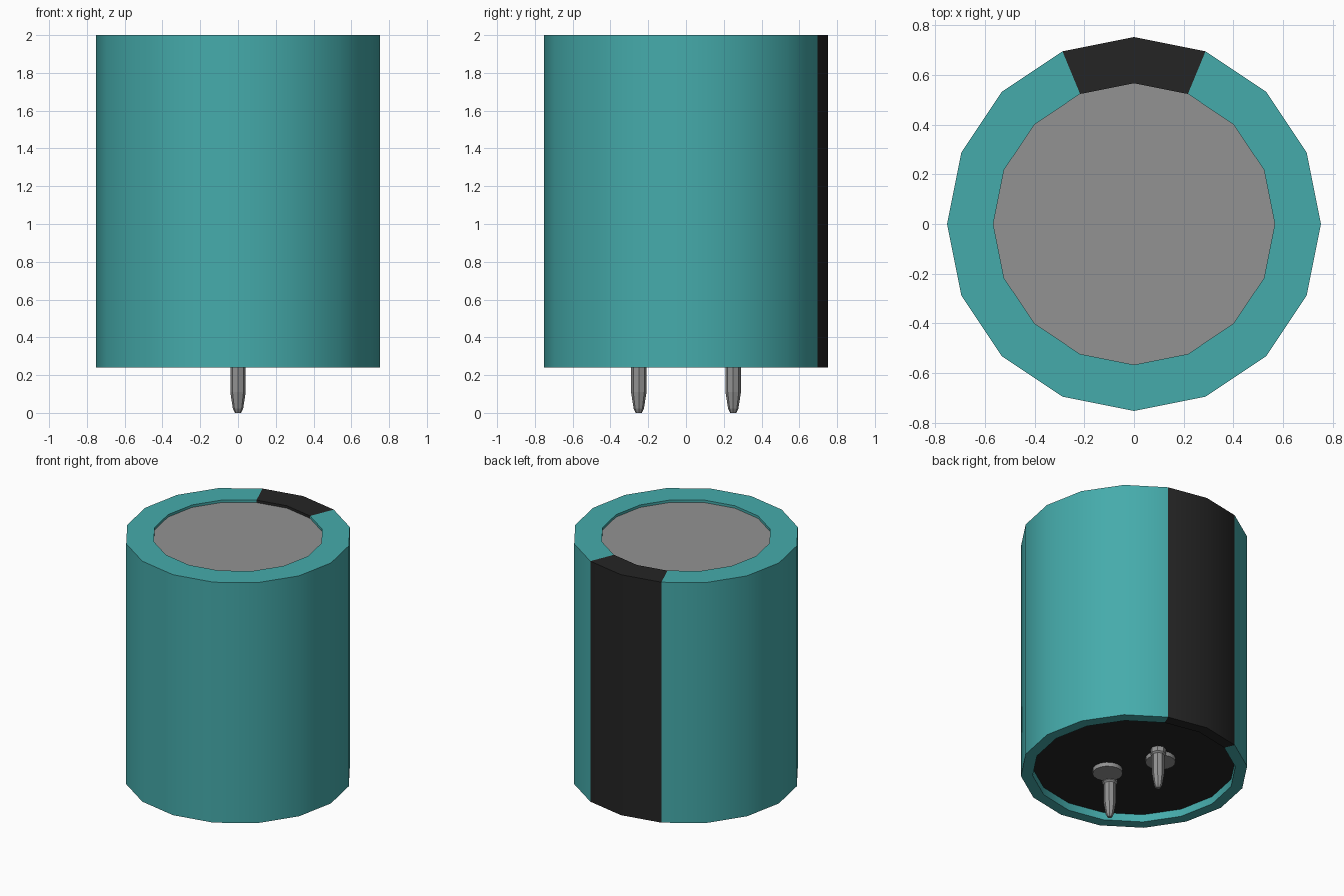
import bpy, bmesh, math

cube = bpy.data.objects.get("Cube")
if cube:
    bpy.data.objects.remove(cube, do_unlink=True)


def material(name, rgb):
    m = bpy.data.materials.new(name)
    m.use_nodes = True
    m.diffuse_color = (*rgb, 1)
    m.node_tree.nodes["Principled BSDF"].inputs["Base Color"].default_value = (*rgb, 1)
    return m


teal = material("teal", (0.06, 0.41, 0.41))
black = material("black", (0.018, 0.018, 0.018))
grey = material("grey", (0.29, 0.29, 0.29))


def lathe(name, profile, sides, mats, loc=(0, 0, 0), rule=None, caps=(True, True), smooth=True):
    """Revolve a (radius, z) profile, listed so that faces point outward."""
    bm = bmesh.new()
    rings = [[bm.verts.new((r * math.cos(math.tau * i / sides),
                            r * math.sin(math.tau * i / sides), z))
              for i in range(sides)] for r, z in profile]
    for a, b in zip(rings, rings[1:]):
        for i in range(sides):
            j = (i + 1) % sides
            bm.faces.new((a[i], a[j], b[j], b[i]))
    if caps[0]:
        bm.faces.new(rings[0][::-1])
    if caps[1]:
        bm.faces.new(rings[-1])
    if rule:
        for f in bm.faces:
            f.material_index = rule(f.calc_center_median())
    me = bpy.data.meshes.new(name)
    bm.to_mesh(me)
    bm.free()
    for m in mats:
        me.materials.append(m)
    ob = bpy.data.objects.new(name, me)
    ob.location = loc
    bpy.context.collection.objects.link(ob)
    if smooth:
        bpy.ops.object.select_all(action='DESELECT')
        ob.select_set(True)
        bpy.context.view_layer.objects.active = ob
        bpy.ops.object.shade_smooth_by_angle(angle=math.radians(30))
    return ob


SIDES = 16
R_OUT, R_TOP, R_BASE = 0.753, 0.567, 0.675
Z_BOT, Z_BASE, Z_CAP, Z_TOP = 0.24, 0.295, 1.982, 2.0


# Sleeve with a black stripe two facets wide down the back
def stripe(c):
    return 1 if abs(math.atan2(c.x, c.y)) < math.radians(22.5) else 0


lathe("sleeve",
      [(R_BASE, Z_BASE), (R_BASE, Z_BOT), (R_OUT, Z_BOT),
       (R_OUT, Z_TOP), (R_TOP, Z_TOP), (R_TOP, Z_CAP)],
      SIDES, [teal, black], rule=stripe, caps=(False, False))

# Recessed metal top and black base plate
lathe("top_cap", [(R_TOP, Z_CAP - 0.02), (R_TOP, Z_CAP)], SIDES, [grey])
lathe("base_plate", [(R_BASE, Z_BASE), (R_BASE, Z_BASE + 0.02)], SIDES, [black])

# Tapered pins and the rivets beside them
for name, s in (("front", -1), ("back", 1)):
    lathe(name + "_pin",
          [(0.016, 0), (0.027, 0.022), (0.041, 0.11), (0.041, 0.25),
           (0.052, 0.26), (0.052, Z_BASE)],
          8, [grey], loc=(0, 0.25 * s, 0), smooth=False)
    lathe(name + "_rivet", [(0.1, Z_BASE - 0.03), (0.1, Z_BASE)],
          SIDES, [grey], loc=(-0.086 * s, 0.17 * s, 0))
